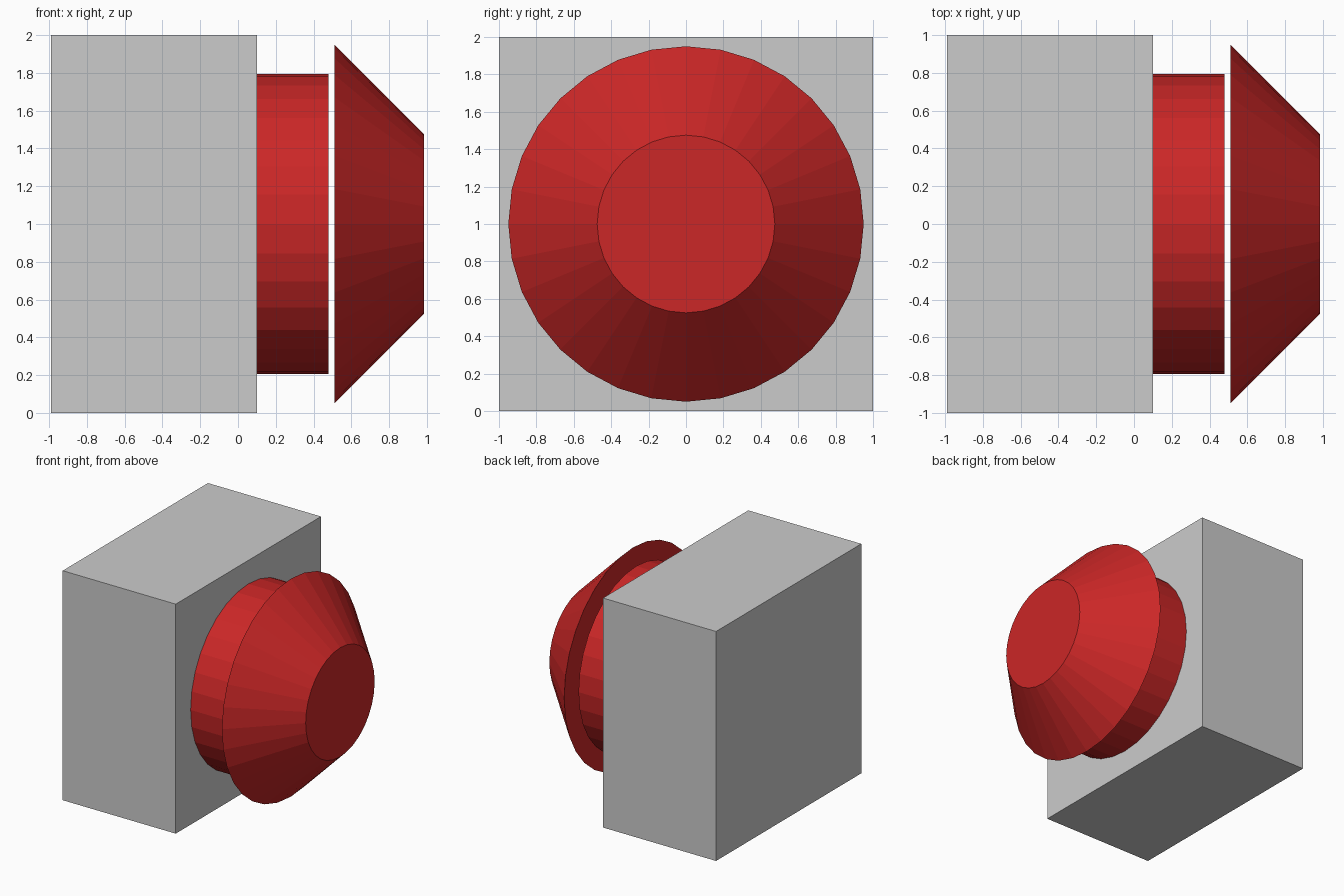
import bpy
from math import pi

default = bpy.data.objects.get("Cube")
if default:
    bpy.data.objects.remove(default, do_unlink=True)


def make_material(name, color):
    mat = bpy.data.materials.new(name)
    mat.use_nodes = True
    mat.diffuse_color = color
    mat.node_tree.nodes["Principled BSDF"].inputs["Base Color"].default_value = color
    return mat


def round_part(name, x_start, x_end, r_start, r_end, mat):
    """Flat-shaded round solid lying along x, centred at z = 1."""
    bpy.ops.mesh.primitive_cone_add(
        vertices=32, radius1=r_start, radius2=r_end, depth=x_end - x_start,
        location=((x_start + x_end) / 2, 0, 1), rotation=(0, pi / 2, 0))
    obj = bpy.context.object
    obj.name = name
    obj.data.materials.append(mat)
    return obj


grey = make_material("light grey", (0.6, 0.6, 0.6, 1))
red = make_material("red", (0.6, 0.02, 0.02, 1))

# Square housing
x_back, x_front = -0.99, 0.10
bpy.ops.mesh.primitive_cube_add(size=1, location=((x_back + x_front) / 2, 0, 1))
housing = bpy.context.object
housing.name = "housing"
housing.scale = (x_front - x_back, 2, 2)
bpy.ops.object.transform_apply(location=False, rotation=False, scale=True)
housing.data.materials.append(grey)

# Button stem and the tapered cap floating just in front of it
round_part("button_stem", x_front, 0.48, 0.795, 0.795, red)
round_part("button_cap", 0.51, 0.985, 0.95, 0.475, red)
